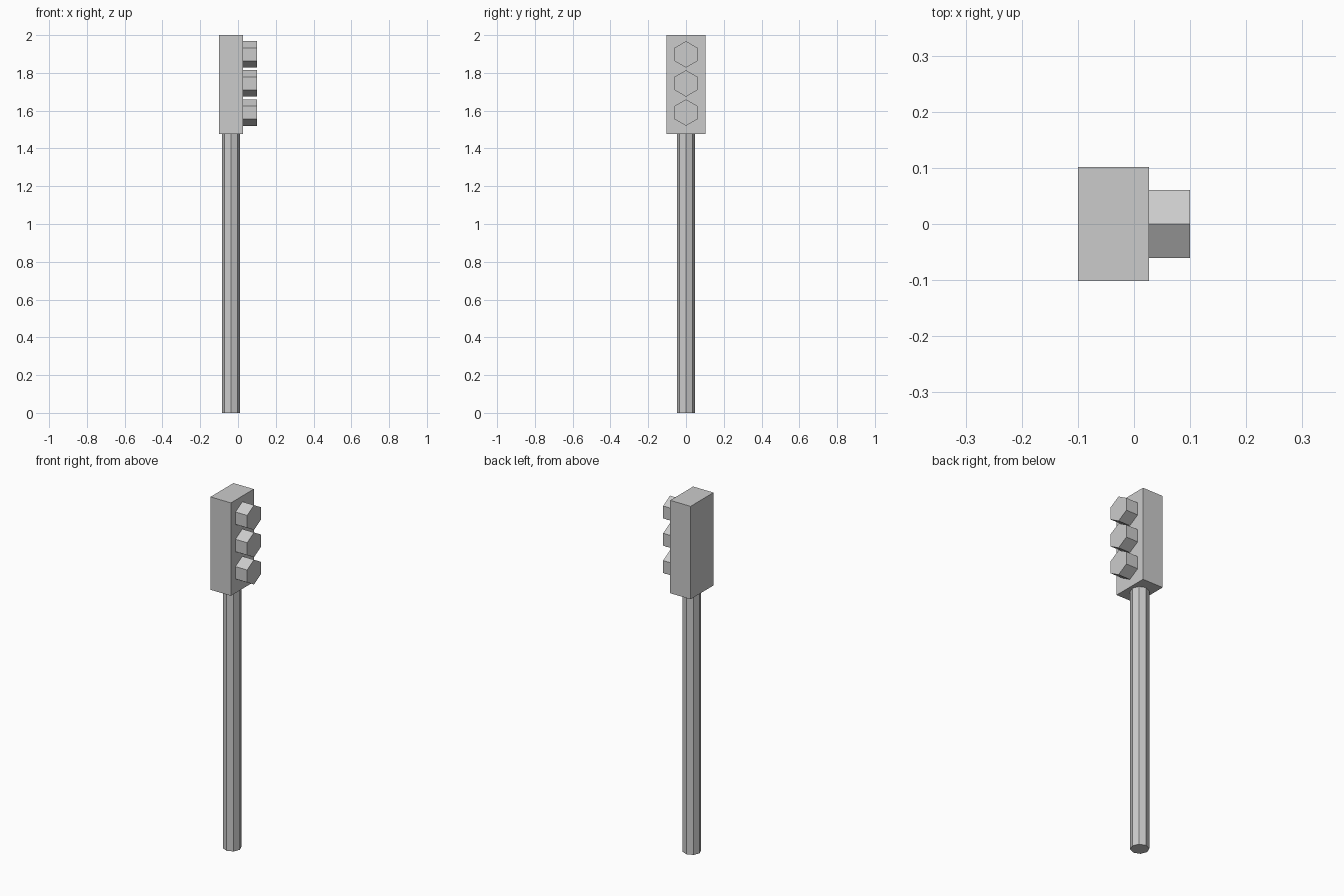
import bpy, math

if "Cube" in bpy.data.objects:
    bpy.data.objects.remove(bpy.data.objects["Cube"])

POLE_X = -0.037
BOX_BACK, BOX_FRONT = -0.10, 0.027
BOX_BOTTOM, TOP = 1.476, 2.0


def box(name, lo, hi):
    centre = [(a + b) / 2 for a, b in zip(lo, hi)]
    bpy.ops.mesh.primitive_cube_add(size=1, location=centre)
    ob = bpy.context.object
    ob.name = name
    ob.scale = [b - a for a, b in zip(lo, hi)]
    bpy.ops.object.transform_apply(location=False, rotation=False, scale=True)
    return ob


def prism(name, sides, radius, depth, location, rotation):
    bpy.ops.mesh.primitive_cylinder_add(vertices=sides, radius=radius, depth=depth,
                                        location=location, rotation=rotation)
    bpy.context.object.name = name
    return bpy.context.object


# Eight-sided pole
prism("pole", 8, 0.048, BOX_BOTTOM, (POLE_X, 0, BOX_BOTTOM / 2), (0, 0, 0))

# Signal housing
box("signal_housing", (BOX_BACK, -0.102, BOX_BOTTOM), (BOX_FRONT, 0.102, TOP))

# Three hexagonal lamps facing +x, one corner pointing up
for label, z in (("top", 1.898), ("middle", 1.744), ("bottom", 1.59)):
    lamp = prism(label + "_lamp", 6, 0.07, 0.10 - BOX_FRONT,
                 ((BOX_FRONT + 0.10) / 2, 0, z), (0, 0, 0))
    # Local y corner to z, local axis to x
    lamp.rotation_euler = (math.pi / 2, 0, math.pi / 2)
